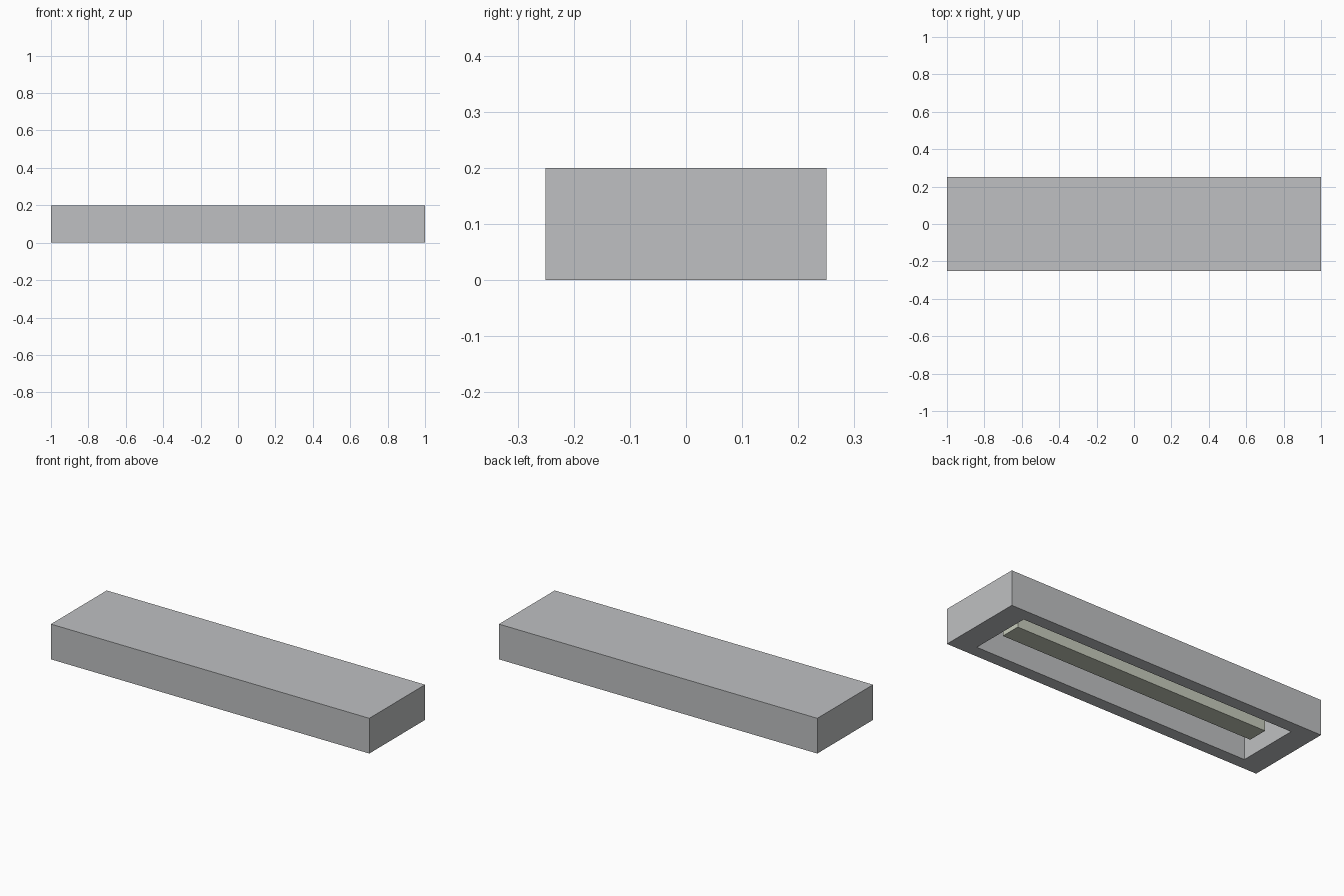
import bpy
import bmesh
from mathutils import Matrix

cube = bpy.data.objects.get("Cube")
if cube:
    bpy.data.objects.remove(cube, do_unlink=True)


def material(name, colour):
    mat = bpy.data.materials.new(name)
    mat.use_nodes = True
    mat.diffuse_color = (*colour, 1)
    mat.node_tree.nodes["Principled BSDF"].inputs["Base Color"].default_value = (*colour, 1)
    return mat


def box(name, size, bottom, mat):
    """Box centred in x and y, resting on the given height."""
    bm = bmesh.new()
    centre = (0, 0, bottom + size[2] / 2)
    bmesh.ops.create_cube(bm, size=1, matrix=Matrix.Translation(centre) @ Matrix.Diagonal((*size, 1)))
    mesh = bpy.data.meshes.new(name)
    bm.to_mesh(mesh)
    bm.free()
    mesh.materials.append(mat)
    obj = bpy.data.objects.new(name, mesh)
    bpy.context.collection.objects.link(obj)
    return obj


grey = material("light grey", (0.52, 0.53, 0.54))
cream = material("pale cream", (0.57, 0.60, 0.50))

LENGTH, WIDTH, HEIGHT = 2.0, 0.5, 0.2
RECESS_LENGTH, RECESS_WIDTH, CEILING = 1.73, 0.36, 0.16
LAMP_BOTTOM = 0.035

# Housing with a rectangular recess pushed up into its underside
housing = box("housing", (LENGTH, WIDTH, HEIGHT), 0, grey)
bm = bmesh.new()
bm.from_mesh(housing.data)
bm.faces.ensure_lookup_table()
underside = min(bm.faces, key=lambda f: f.calc_center_median().z)
bmesh.ops.inset_individual(bm, faces=[underside], thickness=0.05)
for v in underside.verts:
    v.co.x = RECESS_LENGTH / 2 * (1 if v.co.x > 0 else -1)
    v.co.y = RECESS_WIDTH / 2 * (1 if v.co.y > 0 else -1)
ceiling = bmesh.ops.extrude_discrete_faces(bm, faces=[underside])["faces"][0]
for v in ceiling.verts:
    v.co.z = CEILING
bmesh.ops.recalc_face_normals(bm, faces=bm.faces)
bm.to_mesh(housing.data)
bm.free()

# Lamp bar hanging from the recess ceiling
box("lamp_bar", (1.6, 0.115, CEILING - LAMP_BOTTOM), LAMP_BOTTOM, cream)
